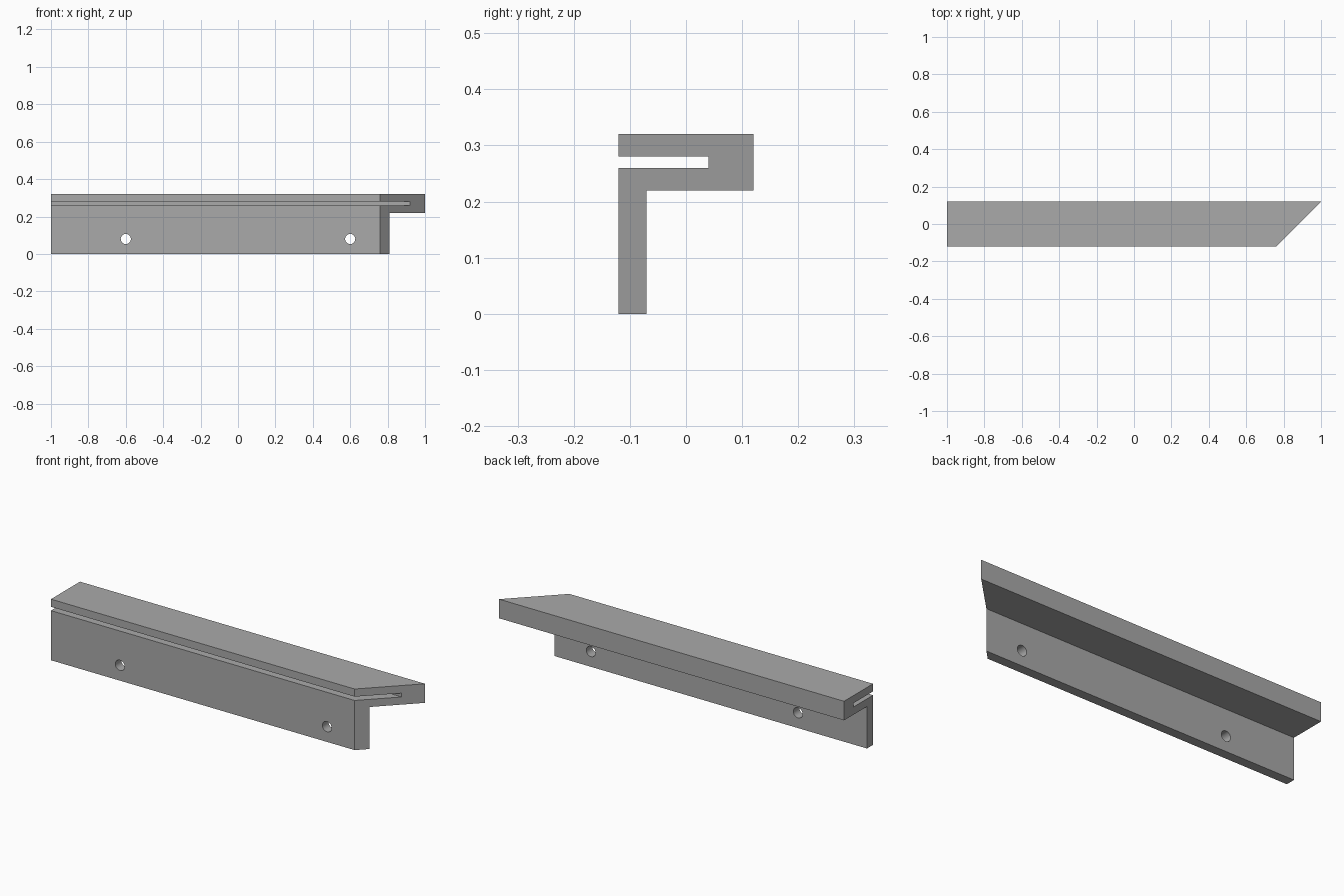
import bpy
import bmesh
import math
from mathutils import Matrix

cube = bpy.data.objects.get("Cube")
if cube:
    bpy.data.objects.remove(cube, do_unlink=True)

GREY = (0.4, 0.4, 0.4, 1)
grey = bpy.data.materials.new("plain_grey")
grey.use_nodes = True
grey.diffuse_color = GREY
grey.node_tree.nodes["Principled BSDF"].inputs["Base Color"].default_value = GREY


def add_object(name, bm):
    bmesh.ops.recalc_face_normals(bm, faces=bm.faces)
    mesh = bpy.data.meshes.new(name)
    bm.to_mesh(mesh)
    bm.free()
    mesh.materials.append(grey)
    obj = bpy.data.objects.new(name, mesh)
    bpy.context.collection.objects.link(obj)
    return obj


# Slotted rail: (y, z) section swept along x, with a mitred left end
section = [(-0.12, 0), (-0.07, 0), (-0.07, 0.22), (0.12, 0.22), (0.12, 0.32),
           (-0.12, 0.32), (-0.12, 0.28), (0.04, 0.28), (0.04, 0.26), (-0.12, 0.26)]
bm = bmesh.new()
square_end = [bm.verts.new((-1, y, z)) for y, z in section]
mitred_end = [bm.verts.new((0.88 + y, y, z)) for y, z in section]
bm.faces.new(square_end)
bm.faces.new(mitred_end)
for i in range(len(section)):
    j = (i + 1) % len(section)
    bm.faces.new((square_end[i], square_end[j], mitred_end[j], mitred_end[i]))
rail = add_object("slotted_rail", bm)

# Screw holes through the front flange
bm = bmesh.new()
for x in (-0.6, 0.6):
    bmesh.ops.create_cone(
        bm, cap_ends=True, segments=32, radius1=0.027, radius2=0.027, depth=0.2,
        matrix=Matrix.Translation((x, -0.095, 0.08)) @ Matrix.Rotation(math.pi / 2, 4, "X"))
cutter = add_object("screw_hole_cutter", bm)
cutter.hide_render = True

holes = rail.modifiers.new("screw_holes", "BOOLEAN")
holes.operation = "DIFFERENCE"
holes.solver = "EXACT"
holes.object = cutter
bpy.ops.object.select_all(action="DESELECT")
bpy.context.view_layer.objects.active = rail
rail.select_set(True)
bpy.ops.object.modifier_apply(modifier=holes.name)
bpy.data.objects.remove(cutter, do_unlink=True)

# Round the hole walls while keeping the rail edges crisp
bpy.ops.object.shade_smooth_by_angle(angle=math.radians(30))
